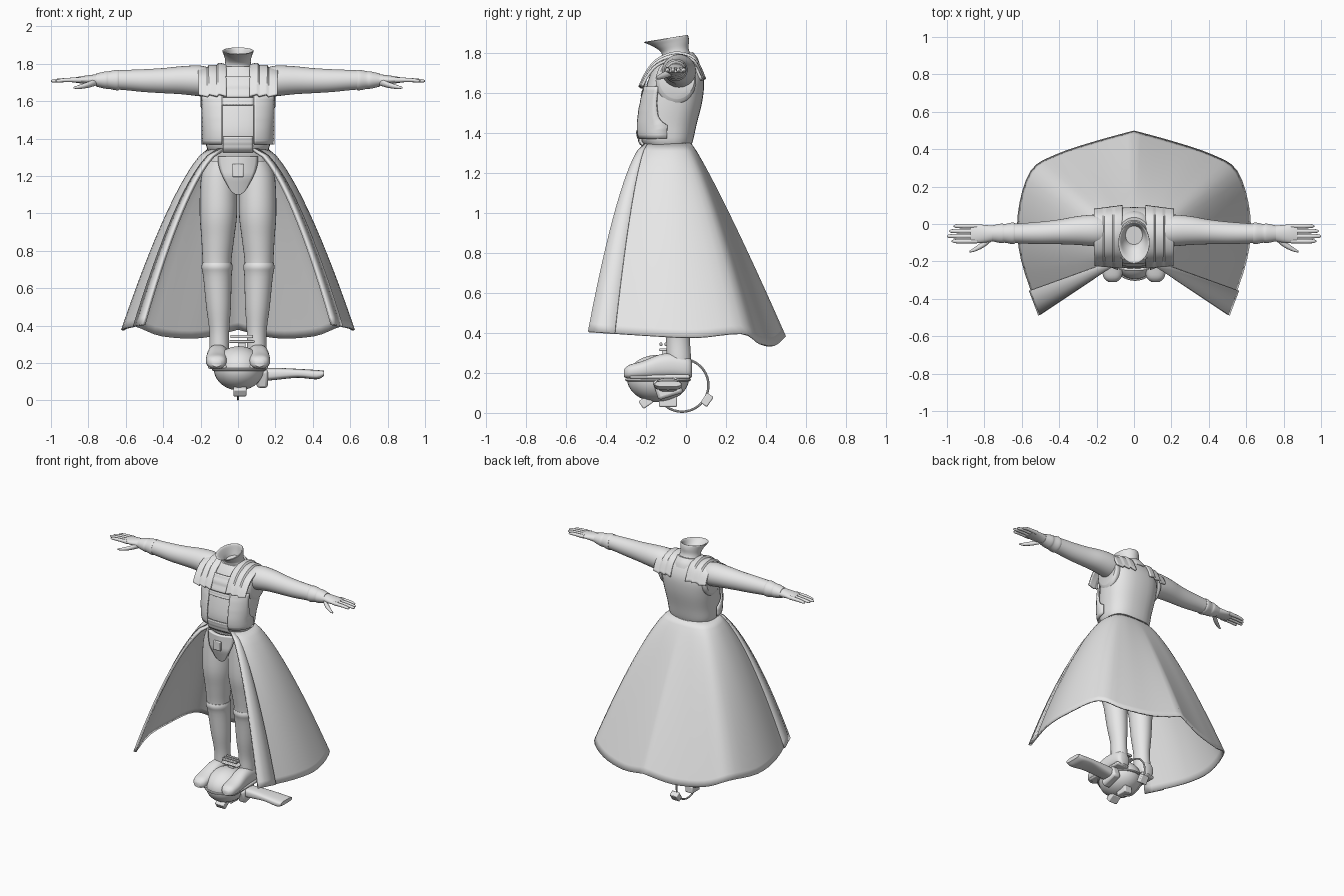
import bpy, bmesh, math
from mathutils import Vector

cube = bpy.data.objects.get("Cube")
if cube:
    bpy.data.objects.remove(cube, do_unlink=True)

grey = bpy.data.materials.new("plain_grey")
grey.use_nodes = True
grey.diffuse_color = (0.8, 0.8, 0.8, 1)
grey.node_tree.nodes["Principled BSDF"].inputs["Base Color"].default_value = (0.8, 0.8, 0.8, 1)
made = []


def finish(ob, name, mirror=False, thick=0, bevel=0):
    ob.name = name
    ob.data.materials.append(grey)
    if mirror:
        ob.modifiers.new("Mirror", "MIRROR")
    if thick:
        m = ob.modifiers.new("Solidify", "SOLIDIFY")
        m.thickness, m.offset = thick, 0
    if bevel:
        m = ob.modifiers.new("Bevel", "BEVEL")
        m.width, m.segments = bevel, 2
    made.append(ob)
    return ob


def spline(rows, steps=4):
    """Smooth curve through tuples of any length."""
    rows = [Vector(r) for r in rows]
    out = []
    for i in range(len(rows) - 1):
        a, b, c, d = rows[max(i - 1, 0)], rows[i], rows[i + 1], rows[min(i + 2, len(rows) - 1)]
        for k in range(steps):
            t = k / steps
            out.append(b + (c - a) * t / 2 + (a * 2 - b * 5 + c * 4 - d) * t * t / 2
                       + (b * 3 - a - c * 3 + d) * t ** 3 / 2)
    return out + [rows[-1]]


def surface(name, rows, closed=False, caps=False, **kw):
    bm = bmesh.new()
    grid = [[bm.verts.new(p) for p in row] for row in rows]
    n = len(grid[0])
    for a, b in zip(grid, grid[1:]):
        for j in range(n if closed else n - 1):
            k = (j + 1) % n
            bm.faces.new((a[j], a[k], b[k], b[j]))
    if caps:
        bm.faces.new(grid[0])
        bm.faces.new(grid[-1])
    bmesh.ops.recalc_face_normals(bm, faces=bm.faces)
    mesh = bpy.data.meshes.new(name)
    bm.to_mesh(mesh)
    bm.free()
    ob = bpy.data.objects.new(name, mesh)
    bpy.context.collection.objects.link(ob)
    return finish(ob, name, **kw)


def loft(name, axis, sections, power=2, tilt=0, sides=32, steps=4, **kw):
    """Sections: position on axis, two centre values, two radii."""
    rows = []
    for a, c1, c2, r1, r2 in spline(sections, steps):
        row = []
        for k in range(sides):
            t = 2 * math.pi * k / sides
            c, s = math.cos(t), math.sin(t)
            u = c1 + r1 * math.copysign(abs(c) ** (2 / power), c)
            v = c2 + r2 * math.copysign(abs(s) ** (2 / power), s)
            row.append({"X": (a, u, v), "Y": (u, a, v), "Z": (u, v, a + tilt * (v - c2))}[axis])
        rows.append(row)
    return surface(name, rows, closed=True, caps=True, **kw)


def box(name, loc, size, rot=(0, 0, 0), bevel=0.006, **kw):
    bpy.ops.mesh.primitive_cube_add(size=1, location=loc, rotation=rot)
    ob = bpy.context.object
    ob.scale = size
    bpy.ops.object.transform_apply(location=True, rotation=True, scale=True)
    return finish(ob, name, bevel=bevel, **kw)


# Torso
torso = [(1.32, 0, -.085, .15, .105), (1.36, 0, -.095, .17, .13), (1.44, 0, -.092, .178, .145),
         (1.56, 0, -.068, .192, .15), (1.66, 0, -.05, .195, .14), (1.73, 0, -.045, .165, .115),
         (1.785, 0, -.045, .085, .08)]
loft("torso", "Z", torso, power=2.5)
fine = spline(torso, 8)


def front_panel(name, x0, x1, z0, z1, lift, mirror=False):
    """Plate that follows the chest."""
    rows = []
    for i in range(13):
        z = z0 + (z1 - z0) * i / 12
        _, _, cy, rx, ry = min(fine, key=lambda s: abs(s[0] - z))
        row = []
        for j in range(11):
            x = x0 + (x1 - x0) * j / 10
            f = min(abs(x) / (rx + lift), 1)
            row.append((x, cy - (ry + lift) * (1 - f ** 2.5) ** .4, z))
        rows.append(row)
    surface(name, rows, thick=.012, mirror=mirror)


front_panel("jacket_flaps", .085, .19, 1.37, 1.63, .012, mirror=True)
front_panel("chest_band", -.085, .085, 1.58, 1.64, .008)
front_panel("belly_plate", -.08, .08, 1.33, 1.41, .008)
front_panel("bib", -.08, .08, 1.62, 1.73, .02)

# Pleated shoulder mantle
path = spline([(-.232, 1.625), (-.2, 1.69), (-.145, 1.755), (-.05, 1.79), (.045, 1.762), (.095, 1.665)], 5)
rows = []
for y, z in path:
    row = []
    for j in range(19):
        u = j / 18
        fold = .014 * ((u * 3) % 1 if u < 1 else 1)
        drop = .04 * u * u
        row.append((.062 + .15 * u, y * (1 - .1 * u) - .01 * u, z - drop * (z - 1.6) * 5 + fold))
    rows.append(row)
surface("shoulder_mantle", rows, thick=.014, mirror=True)

# Neck with open flared top, and collar
loft("neck", "Z", [(1.73, 0, -.05, .1, .09), (1.775, 0, -.05, .078, .075), (1.81, 0, -.055, .068, .068),
                   (1.845, 0, -.075, .075, .09), (1.868, 0, -.1, .084, .11), (1.866, 0, -.095, .072, .096),
                   (1.83, 0, -.07, .055, .065), (1.8, 0, -.06, .045, .05)], tilt=.16)
loft("collar", "Z", [(1.715, 0, -.05, .12, .12), (1.75, 0, -.05, .108, .108), (1.785, 0, -.05, .082, .085)], tilt=.2)

# Sleeves, cuffs and gloves
loft("sleeves", "X", [(.13, -.04, 1.695, .08, .075), (.2, -.035, 1.708, .085, .082), (.3, -.035, 1.712, .077, .075),
                      (.4, -.042, 1.71, .066, .067), (.5, -.048, 1.71, .06, .061), (.6, -.05, 1.713, .054, .054),
                      (.67, -.05, 1.714, .05, .05)], mirror=True)
loft("armhole_rims", "X", [(.165, -.05, 1.66, .1, .115), (.185, -.05, 1.66, .1, .115),
                           (.2, -.045, 1.67, .088, .1)], mirror=True)
loft("glove_cuffs", "X", [(.635, -.05, 1.713, .054, .053), (.65, -.05, 1.713, .058, .055),
                          (.69, -.05, 1.713, .05, .047), (.71, -.05, 1.713, .052, .046),
                          (.76, -.05, 1.713, .042, .034)], mirror=True)
loft("palms", "X", [(.74, -.05, 1.713, .04, .032), (.79, -.052, 1.714, .046, .026),
                    (.84, -.052, 1.714, .05, .019), (.875, -.052, 1.713, .046, .013)], mirror=True)
for i, tip in enumerate((.965, .988, 1.0, .975)):
    y = -.011 - .027 * i
    loft(f"finger_{i + 1}", "X", [(.84, y, 1.714, .012, .014), (.92, y, 1.713, .012, .011),
                                  (tip - .015, y, 1.709, .01, .009), (tip, y, 1.708, .003, .003)],
         sides=12, mirror=True)
loft("thumbs", "X", [(.755, -.07, 1.705, .016, .02), (.8, -.105, 1.688, .018, .016),
                     (.85, -.135, 1.676, .012, .011), (.88, -.148, 1.672, .004, .004)], sides=12, mirror=True)

# Belt, hips and groin guard
loft("belt", "Z", [(1.305, 0, -.085, .158, .112), (1.33, 0, -.085, .162, .118), (1.355, 0, -.085, .158, .112)], power=2.4)
loft("hips", "Z", [(1.13, 0, -.085, .08, .07), (1.17, 0, -.085, .155, .1), (1.25, 0, -.085, .165, .11),
                   (1.33, 0, -.085, .15, .105)], power=2.3)
rows = []
for z, w in spline([(1.305, .1), (1.27, .098), (1.22, .085), (1.16, .055), (1.125, .035), (1.105, .012)]):
    rows.append([(w * k / 6, -.222 + .9 * (w * k / 6) ** 2 * 4 + max(0, 1.2 - z) * .35, z) for k in range(-6, 7)])
surface("groin_guard", rows, thick=.03)
box("buckle", (0, -.24, 1.23), (.06, .014, .07))

# Trousers, boots and feet
loft("trouser_legs", "Z", [(1.28, .09, -.085, .08, .1), (1.18, .103, -.085, .096, .108), (1.0, .105, -.085, .1, .11),
                           (.87, .108, -.078, .088, .095), (.76, .112, -.07, .078, .084),
                           (.69, .112, -.068, .074, .08)], mirror=True)
loft("boot_shafts", "Z", [(.735, .112, -.068, .079, .085), (.71, .112, -.068, .083, .09), (.66, .11, -.062, .076, .083),
                          (.5, .104, -.05, .066, .073), (.37, .1, -.04, .053, .06), (.27, .1, -.035, .053, .06),
                          (.19, .1, -.03, .05, .055)], mirror=True)
loft("boot_feet", "Y", [(.03, .105, .22, .03, .04), (.01, .105, .225, .05, .055), (-.06, .107, .235, .055, .062),
                        (-.13, .11, .232, .056, .06), (-.22, .114, .214, .058, .044), (-.285, .115, .205, .048, .034),
                        (-.31, .115, .198, .022, .018)], power=2.4, mirror=True)
box("boot_soles", (.111, -.13, .18), (.1, .3, .022), bevel=.01, mirror=True)

# Long open coat skirt: waist ring to hem, opening at the front
waist = spline([(.068, -.195), (.125, -.17), (.155, -.085), (.14, -.02), (.1, .01), (.05, .02), (0, .022)])
hem = spline([(.5, -.482, .405), (.6, -.19, .385), (.617, .05, .375), (.55, .28, .395),
              (.41, .37, .345), (.2, .44, .335), (0, .495, .38)])


def skirt_rows(first, last, lift=0):
    rows = []
    for i in range(25):
        t = i / 24
        row = []
        for j in range(first, last):
            a, h = waist[j], hem[j]
            f = t ** (.62 + .28 * j / (len(hem) - 1))
            x, y = a.x + (h.x - a.x) * f, a.y + (h.y - a.y) * f
            out = Vector((h.x, h.y)).normalized() * lift
            row.append((x + out.x, y + out.y, 1.345 + (h.z - 1.345) * t))
        rows.append(row)
    return rows


surface("coat_skirt", skirt_rows(0, len(hem)), thick=.01, mirror=True)
surface("coat_lapels", skirt_rows(0, 3, .008), thick=.014, mirror=True)

# Rounded pod under the feet, with seam, hoop and clamps
bpy.ops.mesh.primitive_uv_sphere_add(segments=32, ring_count=20, location=(.005, -.14, .172))
bpy.context.object.scale = (.135, .155, .118)
finish(bpy.context.object, "pod")


def ring(name, loc, major, minor, rot=(0, 0, 0)):
    bpy.ops.mesh.primitive_torus_add(major_segments=40, minor_segments=8, major_radius=major,
                                     minor_radius=minor, location=loc, rotation=rot)
    return finish(bpy.context.object, name)


ring("pod_seam", (.005, -.14, .165), .136, .008).scale.y = 1.14
ring("hoop", (0, -.02, .138), .132, .006, (0, math.pi / 2, 0))
box("front_clamp", (.01, -.2, .055), (.07, .06, .045), (.6, 0, 0))
box("rear_clamp", (.01, .105, .065), (.06, .04, .06), (-.6, 0, 0))
box("lower_clamp", (.01, -.09, .055), (.06, .09, .05))
box("side_mount", (.13, -.09, .13), (.06, .13, .1), (.3, 0, 0), bevel=.015)

# Slatted plate above the pod
box("rear_plate", (.02, -.1, .315), (.14, .07, .014))
for k in range(3):
    box(f"rear_slat_{k + 1}", (.02, -.125 + .025 * k, .342), (.12, .013, .018), bevel=.004)
box("plate_post", (.02, -.1, .285), (.04, .04, .06))

# Side blade
loft("side_blade", "X", [(.11, -.09, .135, .05, .034), (.2, -.09, .142, .055, .032), (.32, -.09, .145, .062, .024),
                         (.42, -.09, .138, .068, .025), (.46, -.09, .145, .066, .014)], power=3)

# Smooth shading that keeps hard edges
bpy.ops.object.select_all(action="DESELECT")
for ob in made:
    ob.select_set(True)
bpy.context.view_layer.objects.active = made[0]
bpy.ops.object.shade_smooth_by_angle(angle=math.radians(40))
